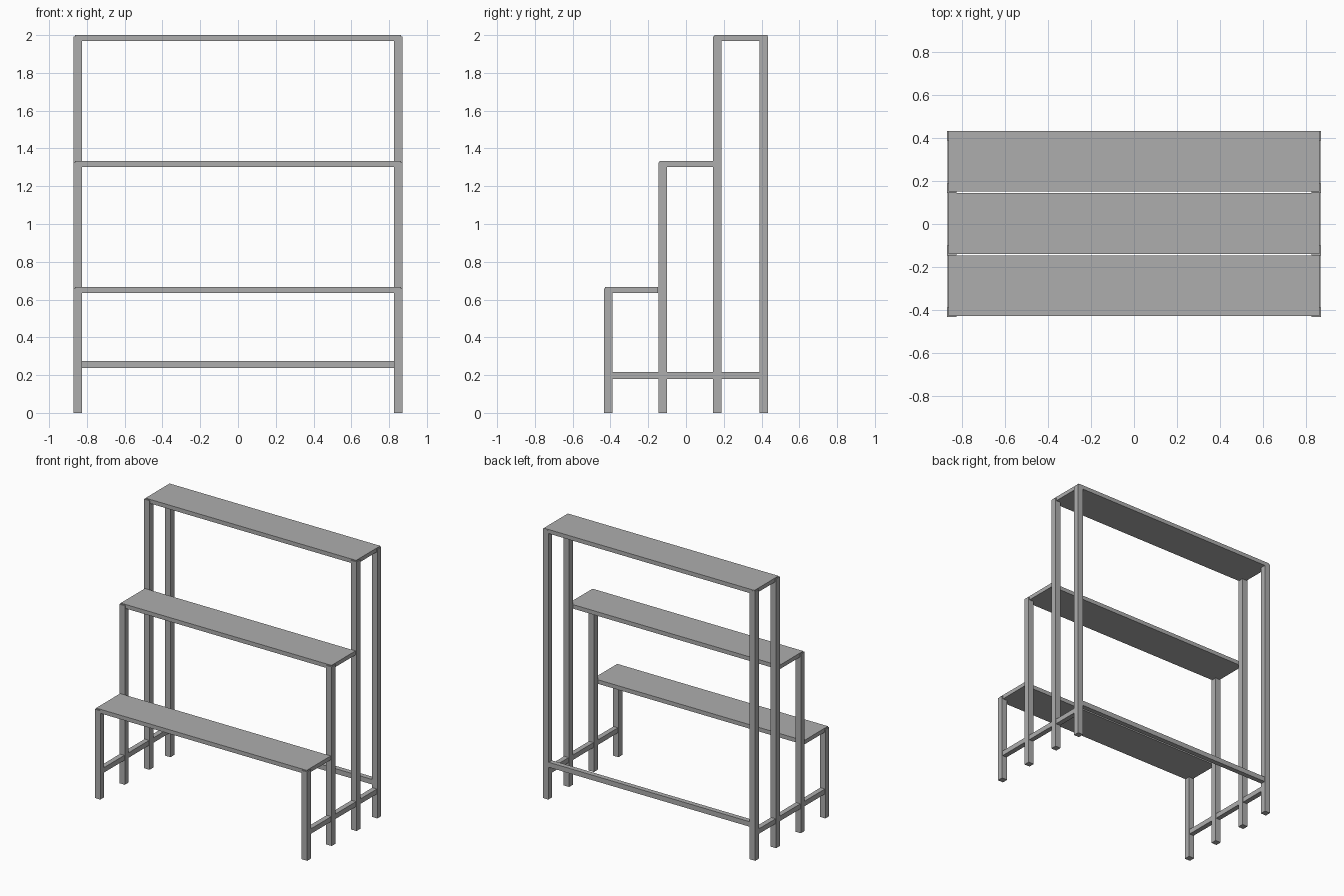
import bpy
import bmesh

cube = bpy.data.objects.get("Cube")
if cube:
    bpy.data.objects.remove(cube, do_unlink=True)

grey = bpy.data.materials.new("matte_grey")
grey.use_nodes = True
colour = (0.42, 0.42, 0.42, 1)
grey.diffuse_color = colour
grey.node_tree.nodes["Principled BSDF"].inputs["Base Color"].default_value = colour


def box(name, x, y, z):
    """Box spanning the given (low, high) range on each axis."""
    mesh = bpy.data.meshes.new(name)
    bm = bmesh.new()
    bmesh.ops.create_cube(bm, size=1)
    for v in bm.verts:
        v.co = [r[0] if c < 0 else r[1] for c, r in zip(v.co, (x, y, z))]
    bm.to_mesh(mesh)
    bm.free()
    mesh.materials.append(grey)
    obj = bpy.data.objects.new(name, mesh)
    bpy.context.collection.objects.link(obj)
    return obj


LEG = 0.045
HALF = 0.87
INNER = HALF - LEG
RAIL = 0.037
inset = (LEG - RAIL) / 2

# Row name, front edge of each leg, leg height
rows = [("front", -0.433, 0.658), ("middle", -0.146, 1.326),
        ("rear", 0.144, 1.993), ("back", 0.388, 1.993)]

for side, s in (("left", 1), ("right", -1)):
    # Square legs
    x = sorted((s * INNER, s * HALF))
    for row, y, top in rows:
        box(f"{row}_leg_{side}", x, (y, y + LEG), (0, top))
    # Low rail pieces joining neighbouring legs
    rail_x = (x[0] + inset, x[1] - inset)
    for a, b in zip(rows, rows[1:]):
        box(f"{a[0]}_side_rail_{side}", rail_x, (a[1] + LEG, b[1]), (0.18, 0.18 + RAIL))

# Stepped shelves resting over the leg tops
for name, y0, y1, top in (("lower", -0.428, -0.147, 0.666),
                          ("middle", -0.139, 0.143, 1.333),
                          ("upper", 0.15, 0.432, 2.0)):
    box(f"{name}_shelf", (-0.863, 0.863), (y0, y1), (top - 0.03, top))

# Long stretcher between the back legs
back = rows[-1][1]
box("back_rail", (-INNER, INNER), (back + inset, back + LEG - inset), (0.238, 0.238 + RAIL))
